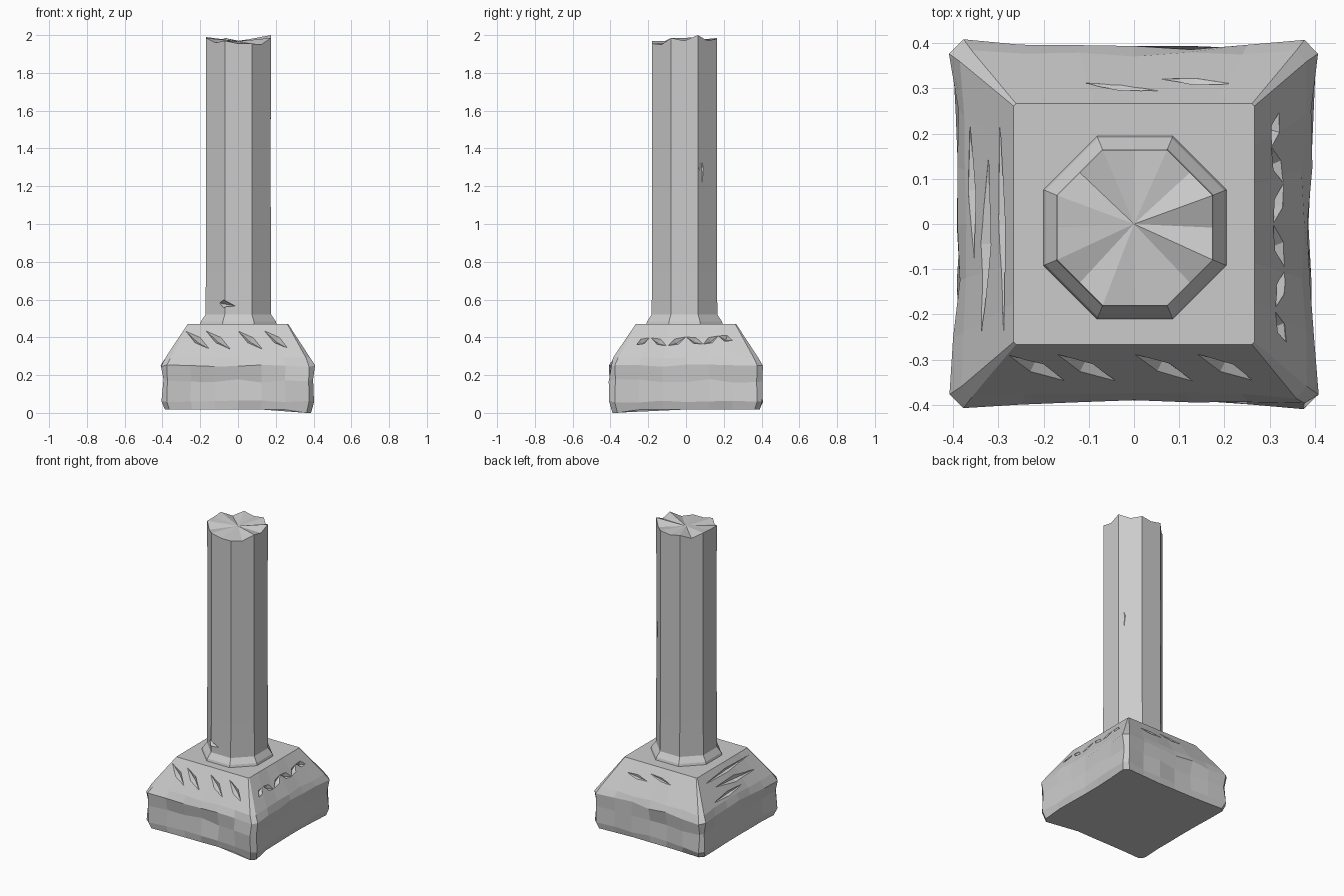
import bpy, bmesh, math, random
from mathutils import Vector, Matrix

if "Cube" in bpy.data.objects:
    bpy.data.objects.remove(bpy.data.objects["Cube"])

rng = random.Random(4)


def make_object(name, bm):
    bmesh.ops.recalc_face_normals(bm, faces=bm.faces[:])
    mesh = bpy.data.meshes.new(name)
    bm.to_mesh(mesh)
    bm.free()
    ob = bpy.data.objects.new(name, mesh)
    bpy.context.collection.objects.link(ob)
    return ob


def loft(bm, rings):
    loops = [[bm.verts.new(p) for p in r] for r in rings]
    for a, b in zip(loops, loops[1:]):
        n = len(a)
        for i in range(n):
            j = (i + 1) % n
            bm.faces.new((a[i], a[j], b[j], b[i]))
    return loops


def carve(ob, name, cuts):
    """Subtract long pointed chips, each given as (start, end, normal, width, depth)."""
    bm = bmesh.new()
    for a, b, n, w, d in cuts:
        side = n.cross(b - a).normalized() * w
        m = (a + b) / 2
        va, vb = bm.verts.new(a), bm.verts.new(b)
        ring = [bm.verts.new(m + o) for o in (side, n * d, -side, -n * d)]
        for i in range(4):
            bm.faces.new((va, ring[i], ring[i - 1]))
            bm.faces.new((vb, ring[i - 1], ring[i]))
    cutter = make_object(name, bm)
    cutter.hide_render = True
    cutter.hide_viewport = True
    cutter.display_type = 'WIRE'
    mod = ob.modifiers.new("carve", 'BOOLEAN')
    mod.operation = 'DIFFERENCE'
    mod.solver = 'EXACT'
    mod.use_self = True
    mod.object = cutter


# Weathered square plinth: (z, half width, corner flare, corner cut, jitter)
profile = [(0.018, 0.378, 0.012, 0.07, 0.003),
           (0.06, 0.385, 0.02, 0.07, 0.006),
           (0.17, 0.382, 0.02, 0.07, 0.010),
           (0.25, 0.387, 0.018, 0.07, 0.007),
           (0.292, 0.374, 0.008, 0.06, 0.005),
           (0.47, 0.266, 0.0, 0.02, 0.0)]
rings = []
for z, h, flare, cut, jit in profile:
    ring = []
    for k in range(4):
        rot = Matrix.Rotation(k * math.pi / 2, 3, 'Z')
        for i in range(7):
            t = (i / 3 - 1) * (1 - cut)
            out = h + flare * t * t + rng.uniform(-jit, jit)
            dz = rng.uniform(-jit, jit) if 0.03 < z < 0.4 else 0
            ring.append(rot @ Vector((out, t * (h + flare), z + dz)))
    rings.append(ring)
# chipped low corner at the front right
for v in rings[0]:
    if v.x > 0.3 and v.y < -0.3:
        v.z = 0.0
bm = bmesh.new()
loops = loft(bm, rings)
bm.faces.new(loops[0][::-1])
bm.faces.new(loops[-1])
plinth = make_object("plinth", bm)


def slope(k, u, s):
    rot = Matrix.Rotation(k * math.pi / 2, 3, 'Z')
    return rot @ Vector((0.374 - 0.108 * s, u, 0.292 + 0.178 * s))


def chip(k, u0, s0, u1, s1, w, d):
    n = Matrix.Rotation(k * math.pi / 2, 3, 'Z') @ Vector((0.178, 0, 0.108)).normalized()
    return slope(k, u0, s0), slope(k, u1, s1), n, w, d


cuts = []
# Slanted chisel marks on the front slope
for u in (-0.22, -0.11, 0.06, 0.2):
    cuts.append(chip(-1, u - 0.06, 0.8, u + 0.07, 0.25, 0.022, 0.022))
# Zigzag on the right slope
zig = [(-0.27, 0.35), (-0.19, 0.6), (-0.1, 0.35), (0, 0.62), (0.09, 0.4), (0.17, 0.65), (0.25, 0.5)]
for (u0, s0), (u1, s1) in zip(zig, zig[1:]):
    cuts.append(chip(0, u0, s0, u1, s1, 0.02, 0.02))
# Scratches on the back slope, long grooves on the left slope
cuts += [chip(1, -0.22, 0.6, -0.05, 0.5, 0.014, 0.012),
         chip(1, -0.06, 0.75, 0.12, 0.58, 0.012, 0.012),
         chip(2, -0.16, 0.5, 0.25, 0.35, 0.022, 0.022),
         chip(2, -0.25, 0.72, 0.25, 0.8, 0.014, 0.016),
         chip(2, -0.25, 0.12, 0.1, 0.18, 0.016, 0.016)]
carve(plinth, "plinth_chips", cuts)

# Octagonal shaft with flared collar and broken top
broken = [2.0, 1.97, 1.98, 1.97, 1.985, 1.96, 1.99, 1.985,
          1.985, 1.96, 1.97, 1.955, 1.955, 1.95, 1.985, 1.97]
rings = []
for z, apothem in [(0.46, 0.205), (0.485, 0.198), (0.52, 0.174), (0.75, 0.172),
                   (1.3, 0.171), (None, 0.172)]:
    ring = []
    for i in range(16):
        r = apothem if i % 2 else apothem / math.cos(math.pi / 8)
        a = math.pi / 8 * (i + 1)
        ring.append(Vector((r * math.cos(a) + 0.002, r * math.sin(a) - 0.008,
                            broken[i] if z is None else z)))
    rings.append(ring)
bm = bmesh.new()
loops = loft(bm, rings)
bm.faces.new(loops[0][::-1])
peak = bm.verts.new((0, 0, 1.967))
for i in range(16):
    bm.faces.new((loops[-1][i - 1], loops[-1][i], peak))
shaft = make_object("shaft", bm)

# Chips in the shaft: front foot, right edge
V = Vector
carve(shaft, "shaft_chips", [
    (V((-0.14, -0.17, 0.59)), V((-0.01, -0.18, 0.565)), V((0, -1, 0)), 0.022, 0.03),
    (V((0.15, 0.085, 1.22)), V((0.16, 0.09, 1.37)), V((0.92, 0.38, 0)), 0.03, 0.012)])
